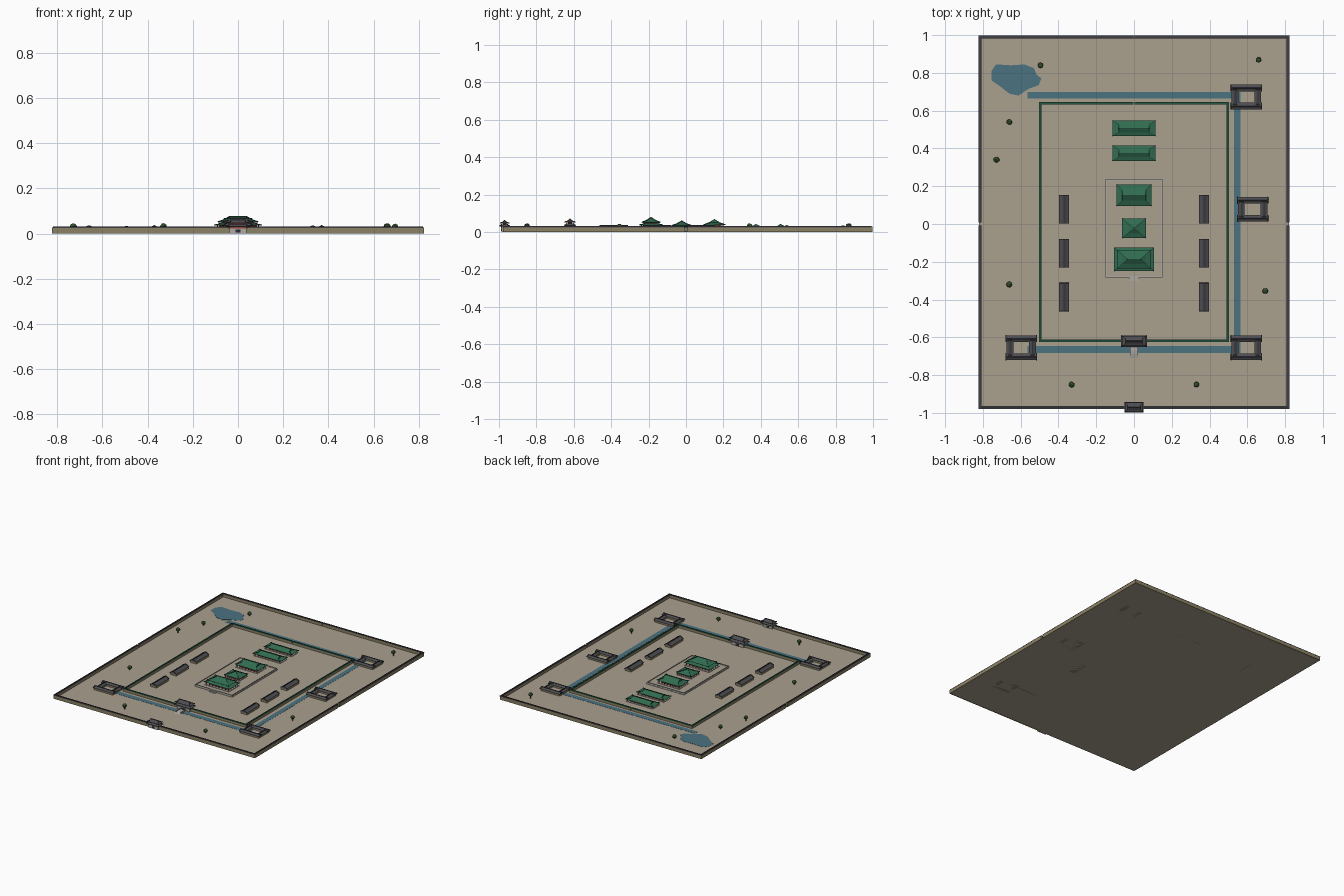
import bpy, bmesh, math, random
from mathutils import Matrix, Vector

if "Cube" in bpy.data.objects:
    bpy.data.objects.remove(bpy.data.objects["Cube"])
random.seed(4)

def mat(name, *c):
    m = bpy.data.materials.new(name)
    m.diffuse_color = (*c, 1)
    m.use_nodes = True
    m.node_tree.nodes["Principled BSDF"].inputs["Base Color"].default_value = m.diffuse_color
    return m

EARTH = mat("earth", .40, .35, .27)
STONE = mat("stone", .42, .40, .37)
WATER = mat("water", .07, .17, .22)
GREEN = mat("green_tile", .03, .15, .08)
DKGREEN = mat("green_ridge", .015, .06, .04)
GREY = mat("grey_tile", .075, .075, .085)
DKGREY = mat("grey_ridge", .03, .03, .035)
RED = mat("red_paint", .30, .06, .04)
PLASTER = mat("wall_plaster", .26, .22, .13)
LEAF = mat("foliage", .035, .08, .03)
BARK = mat("bark", .12, .07, .04)
Z = .005          # ground level

def finish(name, bm, m):
    bmesh.ops.recalc_face_normals(bm, faces=bm.faces)
    me = bpy.data.meshes.new(name)
    bm.to_mesh(me)
    bm.free()
    me.materials.append(m)
    o = bpy.data.objects.new(name, me)
    bpy.context.collection.objects.link(o)
    return o

def boxes(name, items, m):
    """items: (cx, cy, z0, sx, sy, sz)"""
    bm = bmesh.new()
    for x, y, z, sx, sy, sz in items:
        bmesh.ops.create_cube(bm, size=1, matrix=Matrix.Translation((x, y, z + sz / 2)) @ Matrix.Diagonal((sx, sy, sz, 1)))
    return finish(name, bm, m)

def loft(name, x, y, rings, m):
    """rings: (half width, half depth, z) stacked rectangles"""
    bm = bmesh.new()
    rs = [[bm.verts.new((x + sx * w, y + sy * d, z)) for sx, sy in ((-1, -1), (1, -1), (1, 1), (-1, 1))] for w, d, z in rings]
    for a, b in zip(rs, rs[1:]):
        for i in range(4):
            bm.faces.new((a[i], a[i - 1], b[i - 1], b[i]))
    bm.faces.new(rs[0])
    bm.faces.new(rs[-1])
    return finish(name, bm, m)

def beams(name, segs, t, m):
    """square ridge beams between point pairs"""
    bm = bmesh.new()
    for a, b in segs:
        a, b = Vector(a), Vector(b)
        d = b - a
        M = Matrix.Translation((a + b) / 2) @ d.to_track_quat('Y', 'Z').to_matrix().to_4x4() @ Matrix.Diagonal((t, d.length, t, 1))
        bmesh.ops.create_cube(bm, size=1, matrix=M)
    return finish(name, bm, m)

def roof(name, x, y, w, d, z, h, ridge, kind, m, mr):
    """curved tiled roof: hip, hip-and-gable, pyramid or skirt; half sizes w, d"""
    if kind == "gable":
        mid = (ridge, d * .5, z + h * .4)
        top = (ridge, .001, z + h)
    elif kind == "skirt":
        mid = (w - d * .25, d * .75, z + h * .45)
        top = (w - d * .45, d * .55, z + h)
    else:
        mid = (ridge + (w - ridge) * .5, d * .5, z + h * .4)
        top = (ridge, .001, z + h)
    loft(name, x, y, [(w * .97, d * .95, z - .002), (w, d, z), mid, top], m)
    segs = []
    for sx in (-1, 1):
        for sy in (-1, 1):
            p = [(x + sx * a, y + sy * b, c) for a, b, c in ((w, d, z + .001), mid, top)]
            segs += [(p[0], p[1]), (p[1], p[2])]
    if kind != "skirt" and ridge > .005:
        segs.append(((x - ridge, y, z + h), (x + ridge, y, z + h)))
    beams(name + "_ridges", segs, .004, mr)

def columns(name, x, y, w, d, z, h, n, k):
    items = [(x - w + 2 * w * i / (n - 1), y + s * d, z, .005, .005, h) for i in range(n) for s in (-1, 1)]
    items += [(x + s * w, y - d + 2 * d * j / k, z, .005, .005, h) for j in range(1, k) for s in (-1, 1)]
    boxes(name, items, RED)

# Ground, canal and pond
boxes("ground", [(0, .01, 0, 1.64, 1.97, Z)], EARTH)
boxes("canal", [(0, .682, .001, 1.13, .036, Z), (.547, .01, .001, .036, 1.38, Z), (0, -.665, .001, 1.13, .038, Z)], WATER)
bm = bmesh.new()
pond = [(-.755, .76), (-.755, .81), (-.73, .845), (-.65, .84), (-.58, .845), (-.53, .825), (-.515, .79),
        (-.49, .77), (-.505, .735), (-.56, .715), (-.61, .68), (-.66, .69), (-.71, .73)]
f = bm.faces.new([bm.verts.new((a, b, .001)) for a, b in pond])
r = bmesh.ops.extrude_face_region(bm, geom=[f])
bmesh.ops.translate(bm, vec=(0, 0, Z), verts=[v for v in r["geom"] if isinstance(v, bmesh.types.BMVert)])
finish("pond", bm, WATER)

# Enclosure walls, each with openings and a tiled cap
def enclosure(name, X, y0, y1, t, h, side_gap, m_cap, m_ridge):
    g = .008
    runs = []
    for s in (-1, 1):
        L = X - g
        runs.append((s * (g + L / 2), y1, L, 0))
        runs.append((s * (g + L / 2), y0, L, 0))
        if side_gap:
            runs += [(s * X, (g + y1) / 2, 0, y1 - g), (s * X, (y0 - g) / 2, 0, -g - y0)]
        else:
            runs.append((s * X, (y0 + y1) / 2, 0, y1 - y0))
    boxes(name, [(x, y, 0, a + t, b + t, h - .004) if not b else (x, y, 0, t, b, h - .004) for x, y, a, b in runs], PLASTER)
    boxes(name + "_cap", [(x, y, h - .006, a + t * 1.0 if a else t * 1.05, b if b else t * 1.05, .004) for x, y, a, b in runs], m_cap)
    boxes(name + "_ridge", [(x, y, h - .002, a if a else t * .4, b if b else t * .4, .003) for x, y, a, b in runs], m_ridge)

enclosure("outer_wall", .816, -.972, .99, .014, .03, True, GREY, DKGREY)
enclosure("inner_wall", .496, -.618, .64, .013, .027, False, GREEN, DKGREEN)

# Gates with double eaves
def gate(name, y, w, d, top):
    H = top - Z
    boxes(name + "_base", [(0, y, 0, w * 1.5, d * 1.3, Z + H * .3)], STONE)
    boxes(name + "_door", [(0, y, Z, w * .4, d * 1.36, H * .25)], DKGREY)
    boxes(name + "_body", [(0, y, Z + H * .25, w * 1.4, d * .9, H * .25), (0, y, Z + H * .5, w * 1.1, d * .7, H * .25)], RED)
    columns(name + "_columns", 0, y, w * .8, d * .6, Z + H * .3, H * .2, 4, 1)
    roof(name + "_lower_roof", 0, y, w, d, Z + H * .46, H * .16, 0, "skirt", GREY, DKGREY)
    roof(name + "_upper_roof", 0, y, w * .95, d * .9, Z + H * .72, H * .26, w * .65, "gable", GREY, DKGREY)

gate("front_gate", -.97, .05, .027, .062)
gate("inner_gate", -.62, .068, .03, .07)
bm = bmesh.new()
arc = [(-.71 + .09 * i / 8, Z + .007 * math.sin(math.pi * i / 8)) for i in range(9)]
for (a, za), (b, zb) in zip(arc, arc[1:]):
    bm.faces.new([bm.verts.new(p) for p in ((-.02, a, za), (.02, a, za), (.02, b, zb), (-.02, b, zb))])
finish("bridge", bm, STONE)
boxes("bridge_rails", [(s * .02, -.665, Z, .003, .06, .011) for s in (-1, 1)], STONE)

# Central terrace with steps and railing
boxes("terrace", [(0, -.022, 0, .305, .525, .012), (0, -.022, .012, .295, .515, .003)], STONE)
boxes("terrace_paving", [(0, -.022, .0145, .285, .505, .001)], EARTH)
boxes("terrace_railing", [(s * .15, -.022, .012, .003, .523, .008) for s in (-1, 1)] + [(0, .238, .012, .3, .003, .008)]
      + [(s * .088, -.283, .012, .124, .003, .008) for s in (-1, 1)], STONE)
boxes("terrace_steps", [(0, -.287 - .004 * i, 0, .05, .008, .013 - .0022 * i) for i in range(4)], STONE)

# Axial halls
def hall(name, y, w, d, z, eave, top, kind, ridge, upper=None):
    boxes(name + "_base", [(0, y, z - .003, w * 1.9, d * 1.9, .006)], STONE)
    boxes(name + "_body", [(0, y, z, w * 1.5, d * 1.3, eave - z + .003)], RED)
    columns(name + "_columns", 0, y, w * .87, d * .82, z, eave - z + .001, 8, 4)
    if upper:
        roof(name + "_lower_roof", 0, y, w, d, eave, .009, 0, "skirt", GREEN, DKGREEN)
        boxes(name + "_upper_body", [(0, y, eave, w * 1.4, d * 1.0, upper - eave + .002)], RED)
        w, d, eave = w * .84, d * .78, upper
    roof(name + "_roof", 0, y, w, d, eave, top - eave, ridge, kind, GREEN, DKGREEN)

hall("main_hall", -.187, .105, .063, .016, .037, .077, "hip", .035, .051)
hall("middle_hall", -.023, .063, .052, .016, .034, .058, "hip", .001)
hall("third_hall", .152, .093, .057, .016, .038, .066, "gable", .062)
hall("rear_hall_1", .375, .115, .041, .006, .022, .04, "gable", .08)
hall("rear_hall_2", .506, .115, .041, .006, .022, .04, "gable", .08)

# Simple gabled buildings: long axis x or y
def gabled(name, x, y, w, d, eave, top, along_y=False):
    a, b = (d, w) if along_y else (w, d)
    boxes(name + "_body", [(x, y, 0, a * 1.84, b * 1.5 if not along_y else b * 1.84, eave + .001)], PLASTER)
    rg = (.001, w * .98) if along_y else (w * .98, .001)
    md = (a * .5, w * .99) if along_y else (w * .99, b * .5)
    loft(name + "_roof", x, y, [(a, b, eave), (a, b, eave + .0015), (*md, eave + (top - eave) * .45), (*rg, top)], GREY)
    u = Vector((0, w, 0)) if along_y else Vector((w, 0, 0))
    v = Vector((d, 0, 0)) if along_y else Vector((0, d, 0))
    c = Vector((x, y, top))
    e = Vector((x, y, eave + .002))
    beams(name + "_ridges", [(c - u, c + u)] + [(c + s * u, e + s * u + q * v) for s in (-.97, .97) for q in (-1, 1)], .004, DKGREY)

for s in (-1, 1):
    for i, y in enumerate((.078, -.155, -.387)):
        gabled(f"side_hall_{s}_{i}", s * .37, y, .076, .026, .02, .035, True)

# Courtyard compounds: four wings round an open yard
for i, (x, y) in enumerate(((.595, .672), (.628, .078), (.595, -.655), (-.597, -.655))):
    for s in (-1, 1):
        gabled(f"compound_{i}_long_wing_{s}", x, y + s * .048, .083, .018, .019, .03)
        gabled(f"compound_{i}_side_wing_{s}", x + s * .06, y, .04, .018, .017, .027, True)

# Trees
for i, (x, y, h) in enumerate(((-.495, .84, .034), (.66, .87, .046), (-.66, .54, .036), (-.728, .34, .045),
                               (-.66, -.32, .036), (-.33, -.85, .045), (.33, -.85, .036), (.695, -.355, .043))):
    boxes(f"tree_trunk_{i}", [(x, y, 0, .005, .005, h - .012)], BARK)
    bm = bmesh.new()
    bmesh.ops.create_icosphere(bm, subdivisions=2, radius=.015, matrix=Matrix.Translation((x, y, h - .012)) @ Matrix.Diagonal((1, 1, .85, 1)))
    for v in bm.verts:
        v.co += Vector((random.uniform(-1, 1), random.uniform(-1, 1), random.uniform(-1, .3))) * .0012
    finish(f"tree_crown_{i}", bm, LEAF)
